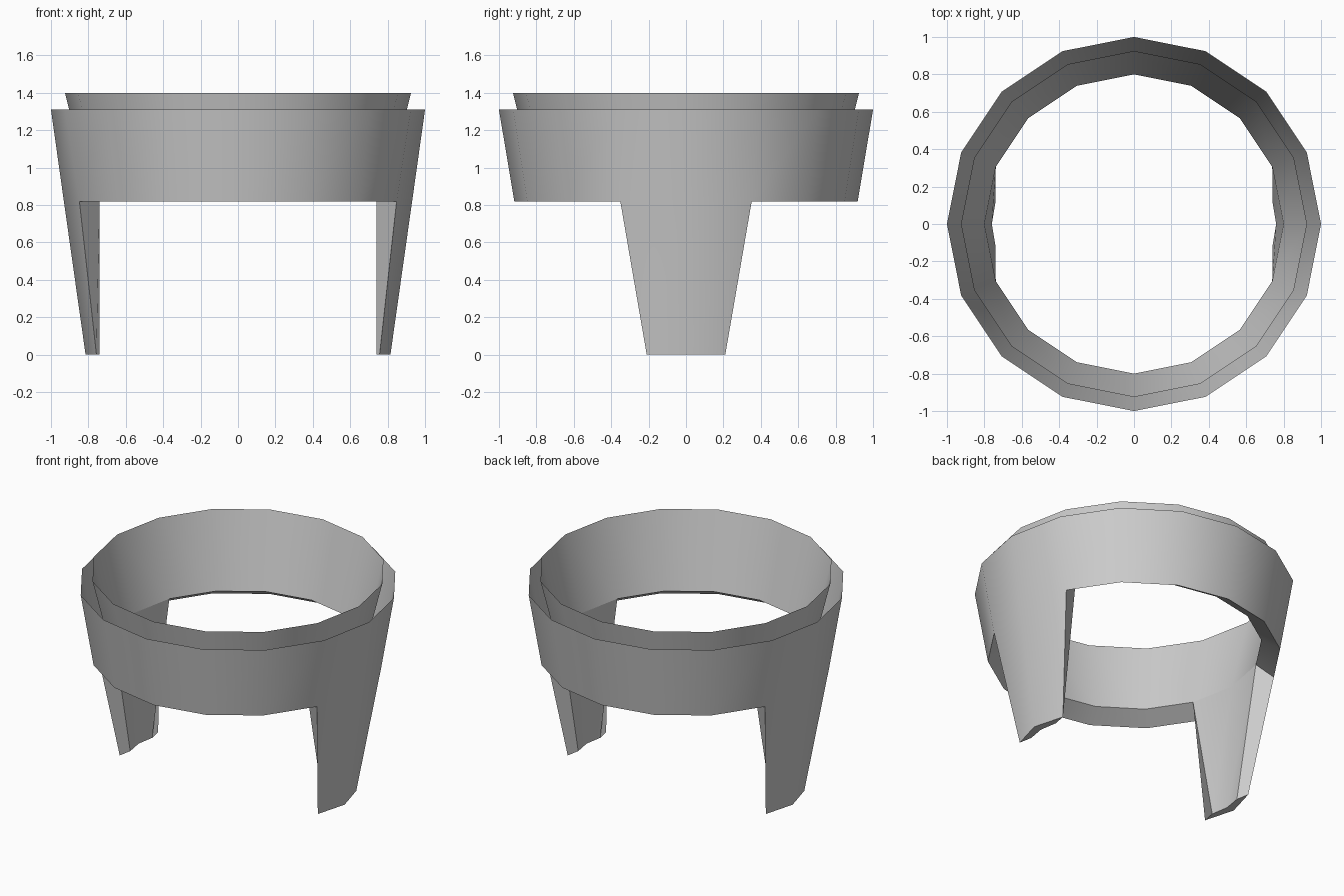
import bpy, bmesh, math

cube = bpy.data.objects.get("Cube")
if cube:
    bpy.data.objects.remove(cube, do_unlink=True)

SIDES = 16
grey = bpy.data.materials.new("plain_grey")
grey.use_nodes = True
grey.diffuse_color = (0.6, 0.6, 0.6, 1)
grey.node_tree.nodes["Principled BSDF"].inputs["Base Color"].default_value = (0.6, 0.6, 0.6, 1)

bm = bmesh.new()


def ring(radius, z):
    return [bm.verts.new((radius * math.cos(math.tau * i / SIDES),
                          radius * math.sin(math.tau * i / SIDES), z))
            for i in range(SIDES)]


# Thin wall: inner cone, slanted underside and outer cone with an open groove on top
rim_in = ring(0.925, 1.40)
low_in = ring(0.80, 0.89)
low_out = ring(0.918, 0.82)
rim_out = ring(1.0, 1.31)
for i in (0, SIDES // 2):
    low_out[i].co.x *= 0.931 / 0.918
leg_columns = (0, SIDES - 1, SIDES // 2, SIDES // 2 - 1)
for i in range(SIDES):
    j = (i + 1) % SIDES
    bm.faces.new((rim_in[j], rim_in[i], low_in[i], low_in[j]))
    bm.faces.new((low_out[i], low_out[j], rim_out[j], rim_out[i]))
    if i not in leg_columns:
        bm.faces.new((low_in[j], low_in[i], low_out[i], low_out[j]))

# Two tapering legs that continue the wall down to the floor
for mid, s in ((0, 1), (SIDES // 2, -1)):
    a, c = mid - 1, mid + 1
    outer_top = [low_out[k] for k in (a, mid, c)]
    inner_top = [low_in[k] for k in (a, mid, c)]
    outer = [bm.verts.new((s * x, s * y, 0)) for x, y in ((0.757, -0.21), (0.815, 0), (0.757, 0.21))]
    inner = [bm.verts.new((s * x, s * y, 0)) for x, y in ((0.74, -0.12), (0.76, 0), (0.74, 0.12))]
    for k in (0, 1):
        bm.faces.new((outer[k], outer[k + 1], outer_top[k + 1], outer_top[k]))
        bm.faces.new((inner[k + 1], inner[k], inner_top[k], inner_top[k + 1]))
        bm.faces.new((outer[k + 1], outer[k], inner[k], inner[k + 1]))
    bm.faces.new((inner[0], outer[0], outer_top[0], inner_top[0]))
    bm.faces.new((outer[2], inner[2], inner_top[2], outer_top[2]))

mesh = bpy.data.meshes.new("ring_stand")
bm.to_mesh(mesh)
bm.free()
mesh.materials.append(grey)
stand = bpy.data.objects.new("ring_stand", mesh)
bpy.context.scene.collection.objects.link(stand)

# Smooth round walls with crisp rims
bpy.ops.object.select_all(action='DESELECT')
stand.select_set(True)
bpy.context.view_layer.objects.active = stand
bpy.ops.object.shade_smooth_by_angle(angle=math.radians(40))
